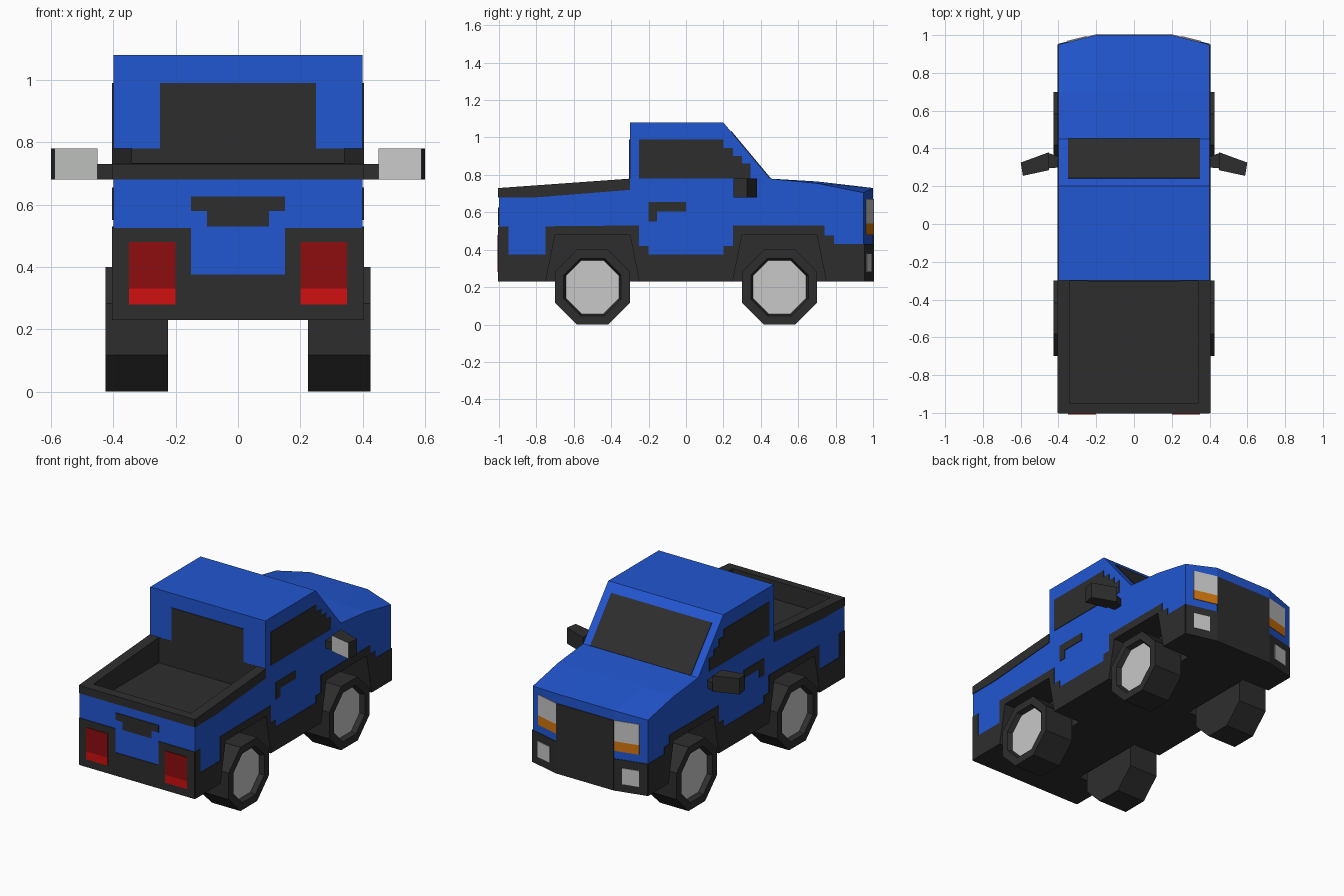
import bpy, bmesh, math
from mathutils import Vector, Matrix

if "Cube" in bpy.data.objects:
    bpy.data.objects.remove(bpy.data.objects["Cube"])


def material(name, rgb):
    m = bpy.data.materials.new(name)
    m.diffuse_color = (*rgb, 1)
    m.use_nodes = True
    m.node_tree.nodes["Principled BSDF"].inputs["Base Color"].default_value = m.diffuse_color
    return m


BLUE = material("body blue", (0.016, 0.095, 0.64))
DARK = material("dark trim", (0.027, 0.027, 0.027))
GREY = material("light grey", (0.57, 0.58, 0.57))
RED = material("deep red", (0.27, 0.004, 0.005))
BRIGHT = material("bright red", (0.63, 0.005, 0.005))
ORANGE = material("orange", (0.65, 0.18, 0.004))


def finish(name, bm, *mats):
    bmesh.ops.recalc_face_normals(bm, faces=bm.faces)
    me = bpy.data.meshes.new(name)
    bm.to_mesh(me)
    bm.free()
    for m in mats:
        me.materials.append(m)
    ob = bpy.data.objects.new(name, me)
    bpy.context.collection.objects.link(ob)
    return ob


def prism(bm, base, offset):
    """Extrude an outline of 3D points along an offset."""
    face = bm.faces.new([bm.verts.new(p) for p in base])
    r = bmesh.ops.extrude_face_region(bm, geom=[face])
    bmesh.ops.translate(bm, vec=offset, verts=[g for g in r["geom"] if isinstance(g, bmesh.types.BMVert)])


def plate(name, mat, pts, surface, both=False, lift=0.004):
    """Thin painted plate; surface is (origin, u, v, normal), optionally on both sides."""
    o, u, v, n = (Vector(a) for a in surface)
    n.normalize()
    bm = bmesh.new()
    for s in ((1, -1) if both else (1,)):
        flip = Vector((s, 1, 1))
        prism(bm, [(o + u * a + v * b - n * 0.002) * flip for a, b in pts], n * (lift + 0.002) * flip)
    finish(name, bm, mat)


def rect(a0, a1, b0, b1):
    return [(a0, b0), (a1, b0), (a1, b1), (a0, b1)]


SIDE = ((0.4, 0, 0), (0, 1, 0), (0, 0, 1), (1, 0, 0))
REAR = ((0, -1, 0), (1, 0, 0), (0, 0, 1), (0, -1, 0))
NOSE = ((0, 1, 0), (1, 0, 0), (0, 0, 1), (0, 1, 0))
CORNER = ((0, 1.05, 0), (1, -0.25, 0), (0, 0, 1), (0.25, 1, 0))
CAB_BACK = ((0, -0.3, 0), (1, 0, 0), (0, 0, 1), (0, -1, 0))
SCREEN = ((0, 0.45, 0.78), (1, 0, 0), (0, -0.25, 0.3), (0, 0.3, 0.25))

# Body shell: side profile lofted over four columns, nose corners swept back
top = [(0.45, 0.78), (0.2, 1.08), (-0.3, 1.08), (-0.3, 0.78), (-1, 0.73)]
middle = [(-1, 0.23), (1, 0.23), (1, 0.73), (0.7, 0.765)] + top
edge = [(-1, 0.23), (0.95, 0.23), (0.95, 0.705), (0.7, 0.755)] + top
bm = bmesh.new()
cols = [[bm.verts.new((x, y, z)) for y, z in prof]
        for x, prof in ((-0.4, edge), (-0.2, middle), (0.2, middle), (0.4, edge))]
for a, b in zip(cols, cols[1:]):
    for i in range(len(a)):
        j = (i + 1) % len(a)
        bm.faces.new((a[i], a[j], b[j], b[i]))
bm.faces.new(cols[0])
bm.faces.new(cols[-1])
body = finish("body", bm, BLUE, DARK)

# Cutters for the cargo bed and the four wheel wells
bm = bmesh.new()
prism(bm, [(x, y, 0.62) for x, y in rect(-0.34, 0.34, -0.95, -0.3005)], Vector((0, 0, 0.3)))
for s in (1, -1):
    for c in (-0.5, 0.5):
        arch = [(c - 0.254, 0.21), (c + 0.254, 0.21), (c + 0.2, 0.48), (c - 0.2, 0.48)]
        prism(bm, [(s * 0.21, y, z) for y, z in arch], Vector((s * 0.25, 0, 0)))
cutter = finish("cutter", bm)
mod = body.modifiers.new("cut", "BOOLEAN")
mod.object = cutter
mod.solver = "EXACT"
bpy.context.view_layer.objects.active = body
bpy.ops.object.modifier_apply(modifier=mod.name)
bpy.data.objects.remove(cutter)

# Underside, wells, bed and bed rim are dark
for f in body.data.polygons:
    c, n = f.center, f.normal
    bed = c.y < -0.29 and c.z < 0.8 and c.y > -0.995
    well = c.z < 0.5 and abs(c.y) < 0.8
    f.material_index = int(n.z < -0.5 or (abs(c.x) < 0.395 and (bed or well)))

# Side cladding with stepped top edge and wheel openings
plate("side_cladding", DARK, [
    (-1, 0.23), (-0.75, 0.23), (-0.7, 0.48), (-0.3, 0.48), (-0.25, 0.23),
    (0.25, 0.23), (0.3, 0.48), (0.7, 0.48), (0.75, 0.23), (0.95, 0.23),
    (0.95, 0.43), (0.79, 0.43), (0.79, 0.475), (0.74, 0.475), (0.74, 0.53),
    (0.25, 0.53), (0.25, 0.42), (0.2, 0.42), (0.2, 0.375), (-0.2, 0.375),
    (-0.2, 0.42), (-0.25, 0.42), (-0.25, 0.53), (-0.75, 0.525), (-0.75, 0.375),
    (-0.95, 0.375), (-0.95, 0.525), (-1, 0.525)], SIDE, True)
plate("bed_side_rail", DARK, [(-1, 0.68), (-0.8, 0.68), (-0.3, 0.72), (-0.3, 0.78), (-1, 0.73)], SIDE, True)
plate("side_window", DARK, [
    (-0.25, 0.78), (0.345, 0.78), (0.345, 0.86), (0.3, 0.86), (0.3, 0.9), (0.25, 0.9),
    (0.25, 0.945), (0.2, 0.945), (0.2, 0.99), (-0.25, 0.99)], SIDE, True)
plate("door_handle", DARK, [
    (-0.2, 0.55), (-0.155, 0.55), (-0.155, 0.605), (0, 0.605), (0, 0.655), (-0.2, 0.655)], SIDE, True)

# Tailgate, rear bumper and tail lights
plate("tailgate_rail", DARK, rect(-0.4, 0.4, 0.68, 0.73), REAR)
plate("rear_bumper", DARK, [
    (-0.4, 0.23), (0.4, 0.23), (0.4, 0.525), (0.15, 0.525), (0.15, 0.375),
    (-0.15, 0.375), (-0.15, 0.525), (-0.4, 0.525)], REAR)
plate("tailgate_handle", DARK, [
    (-0.1, 0.53), (0.1, 0.53), (0.1, 0.58), (0.15, 0.58), (0.15, 0.625),
    (-0.15, 0.625), (-0.15, 0.58), (-0.1, 0.58)], REAR)
plate("tail_light", RED, rect(0.2, 0.35, 0.33, 0.48), REAR, True, 0.008)
plate("tail_light_lower", BRIGHT, rect(0.2, 0.35, 0.28, 0.33), REAR, True, 0.008)

# Nose: grille, bumper corners and lights
plate("grille", DARK, rect(-0.2, 0.2, 0.23, 0.67), NOSE)
plate("front_bumper_corner", DARK, rect(0.2, 0.4, 0.23, 0.43), CORNER, True)
plate("headlight", GREY, rect(0.2, 0.35, 0.54, 0.67), CORNER, True)
plate("indicator", ORANGE, rect(0.2, 0.35, 0.48, 0.54), CORNER, True)
plate("fog_light", GREY, rect(0.25, 0.35, 0.28, 0.38), CORNER, True, 0.008)

# Front and rear glass
plate("windshield", DARK, rect(-0.35, 0.35, 0, 0.84), SCREEN)
plate("rear_window", DARK, rect(-0.25, 0.25, 0.77, 0.99), CAB_BACK)

# Eight-sided wheels with recessed hubs
for s, side in ((1, "right"), (-1, "left")):
    for y, end in ((0.5, "front"), (-0.5, "rear")):
        bm = bmesh.new()
        r = 0.2 / math.cos(math.pi / 8)
        bmesh.ops.create_cone(bm, cap_ends=True, segments=8, radius1=r, radius2=r, depth=0.2,
                              matrix=Matrix.Translation((s * 0.325, y, 0.2))
                              @ Matrix.Rotation(s * math.pi / 2, 4, "Y")
                              @ Matrix.Rotation(math.pi / 8, 4, "Z"))
        bm.normal_update()
        hub = max(bm.faces, key=lambda f: f.calc_center_median().x * s)
        bmesh.ops.inset_region(bm, faces=[hub], thickness=0.05)
        bmesh.ops.inset_region(bm, faces=[hub], thickness=0.012, depth=-0.03)
        hub.material_index = 1
        finish(f"{end}_{side}_wheel", bm, DARK, GREY)

# Door mirrors: short arm and angled head with a reflective rear face
for s, side in ((1, "right"), (-1, "left")):
    bm = bmesh.new()
    arm = [(0.39, 0.3), (0.45, 0.295), (0.45, 0.375), (0.39, 0.352)]
    prism(bm, [(s * x, y, 0.68) for x, y in arm], Vector((0, 0, 0.05)))
    finish(f"{side}_mirror_arm", bm, DARK)
    bm = bmesh.new()
    head = [(0.45, 0.285), (0.588, 0.255), (0.6, 0.325), (0.45, 0.38)]
    prism(bm, [(s * x, y, 0.68) for x, y in head], Vector((0, 0, 0.1)))
    ob = finish(f"{side}_mirror_head", bm, DARK, GREY)
    for f in ob.data.polygons:
        f.material_index = int(f.normal.y < -0.8)
